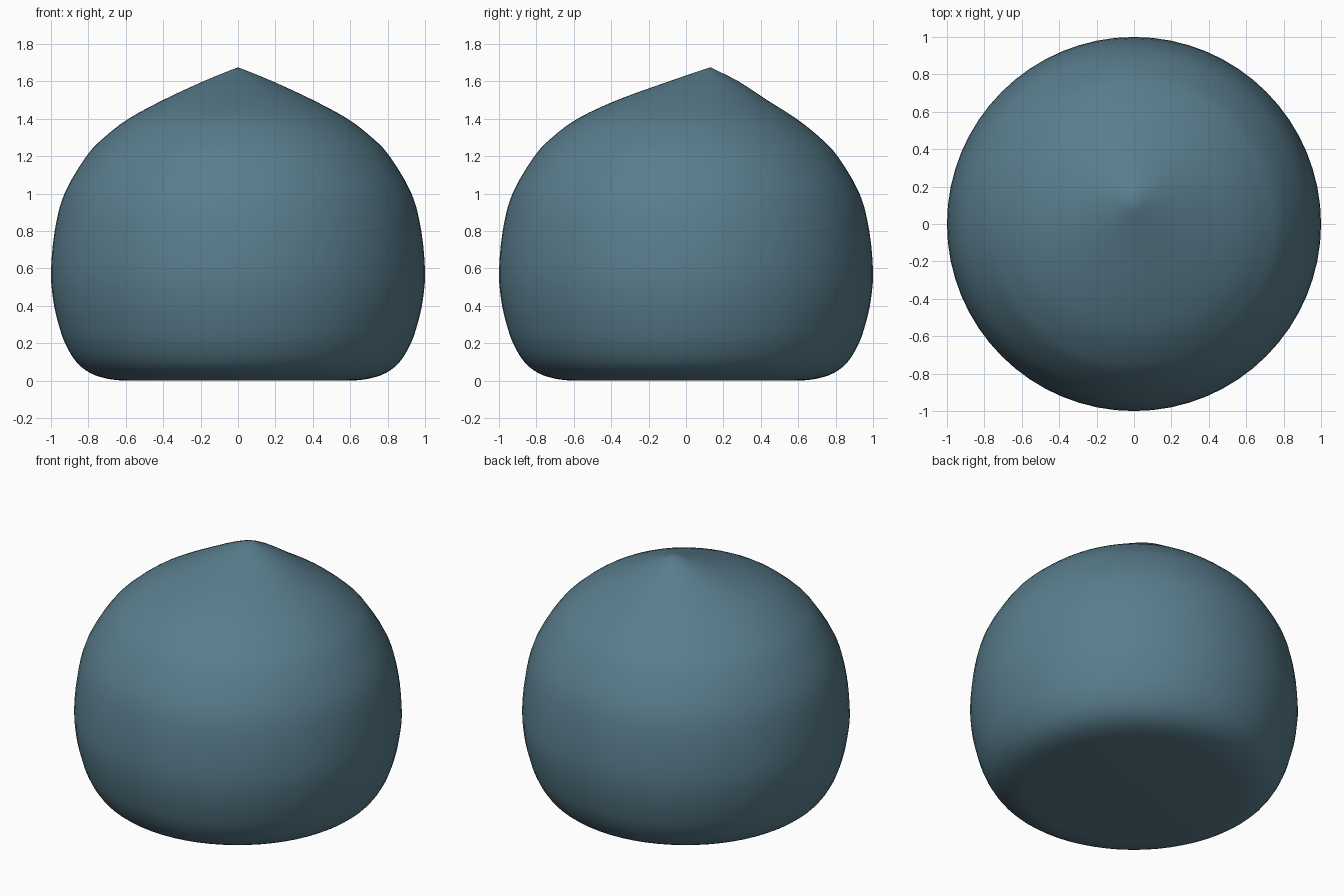
import bpy, bmesh, math
from mathutils import Vector

if "Cube" in bpy.data.objects:
    bpy.data.objects.remove(bpy.data.objects["Cube"])

# Body profile: radius, height, ring centre offset toward the back
PROFILE = [
    (0.62, 0.00, 0), (0.70, 0.01, 0), (0.79, 0.04, 0), (0.865, 0.10, 0),
    (0.925, 0.20, 0), (0.962, 0.31, 0), (0.988, 0.43, 0), (1.0, 0.58, 0),
    (0.98, 0.80, 0), (0.928, 1.00, 0), (0.81, 1.20, 0), (0.715, 1.30, 0),
    (0.585, 1.40, 0.005), (0.40, 1.50, 0.033), (0.185, 1.60, 0.095),
    (0.0, 1.675, 0.13),
]
SEGMENTS = 64
STEPS = 3


def smooth_path(points, steps):
    """Catmull-Rom curve through the points."""
    pts = [Vector(p) for p in points]
    path = []
    for i in range(len(pts) - 1):
        b, c = pts[i], pts[i + 1]
        a = pts[i - 1] if i else b * 2 - c
        d = pts[i + 2] if i + 2 < len(pts) else c * 2 - b
        for s in range(steps):
            t = s / steps
            path.append(0.5 * (2 * b + (c - a) * t + (2 * a - 5 * b + 4 * c - d) * t ** 2
                               + (3 * b - a - 3 * c + d) * t ** 3))
    return path


# Rings up to the leaning tip
bm = bmesh.new()
rings = []
for r, z, shift in smooth_path(PROFILE, STEPS):
    rings.append([bm.verts.new((r * math.cos(a), shift + r * math.sin(a), max(z, 0)))
                  for a in (2 * math.pi * k / SEGMENTS for k in range(SEGMENTS))])
tip = bm.verts.new((0, PROFILE[-1][2], PROFILE[-1][1]))
for k in range(SEGMENTS):
    n = (k + 1) % SEGMENTS
    for low, high in zip(rings, rings[1:]):
        bm.faces.new((low[k], low[n], high[n], high[k]))
    bm.faces.new((rings[-1][k], rings[-1][n], tip))

# Flat underside
bm.faces.new(rings[0][::-1])
for f in bm.faces:
    f.smooth = True

mesh = bpy.data.meshes.new("body")
bm.to_mesh(mesh)
bm.free()
body = bpy.data.objects.new("body", mesh)
bpy.context.collection.objects.link(body)

mat = bpy.data.materials.new("slate blue")
mat.diffuse_color = (0.10, 0.205, 0.265, 1)
mat.use_nodes = True
mat.node_tree.nodes["Principled BSDF"].inputs["Base Color"].default_value = mat.diffuse_color
mesh.materials.append(mat)
